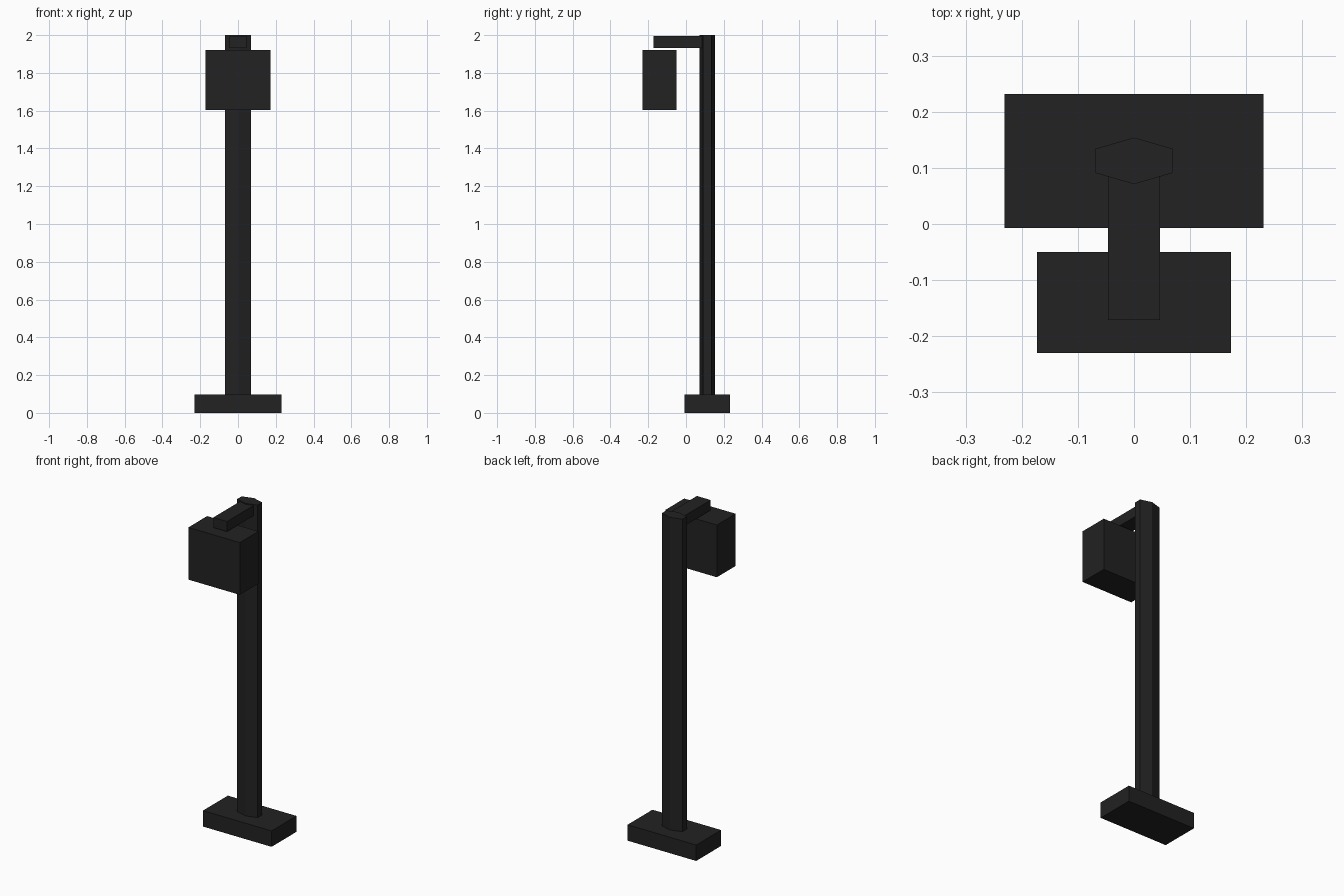
import bpy
import bmesh

if "Cube" in bpy.data.objects:
    bpy.data.objects.remove(bpy.data.objects["Cube"])

# One flat near-black finish
black = bpy.data.materials.new("matte_black")
black.diffuse_color = (0.016, 0.016, 0.016, 1.0)
black.use_nodes = True
black.node_tree.nodes["Principled BSDF"].inputs["Base Color"].default_value = black.diffuse_color


def prism(name, outline, z0, z1):
    """Extrude a counter-clockwise xy outline from z0 up to z1."""
    bm = bmesh.new()
    base = bm.faces.new([bm.verts.new((x, y, z0)) for x, y in outline])
    top = bmesh.ops.extrude_face_region(bm, geom=[base])["geom"]
    for v in top:
        if isinstance(v, bmesh.types.BMVert):
            v.co.z = z1
    bmesh.ops.recalc_face_normals(bm, faces=bm.faces)
    mesh = bpy.data.meshes.new(name)
    bm.to_mesh(mesh)
    bm.free()
    mesh.materials.append(black)
    obj = bpy.data.objects.new(name, mesh)
    bpy.context.collection.objects.link(obj)
    return obj


def block(name, half_x, y0, y1, z0, z1):
    outline = [(-half_x, y0), (half_x, y0), (half_x, y1), (-half_x, y1)]
    return prism(name, outline, z0, z1)


# Foot plate
block("base", 0.231, -0.007, 0.232, 0.0, 0.097)

# Flattened hexagonal post
prism("post", [(0, 0.071), (0.069, 0.091), (0.069, 0.134),
               (0, 0.154), (-0.069, 0.134), (-0.069, 0.091)], 0.09, 2.0)

# Arm reaching forward from the post top
block("arm", 0.046, -0.171, 0.09, 1.932, 1.994)

# Lamp head hanging under the arm
block("lamp_head", 0.173, -0.23, -0.05, 1.604, 1.922)
